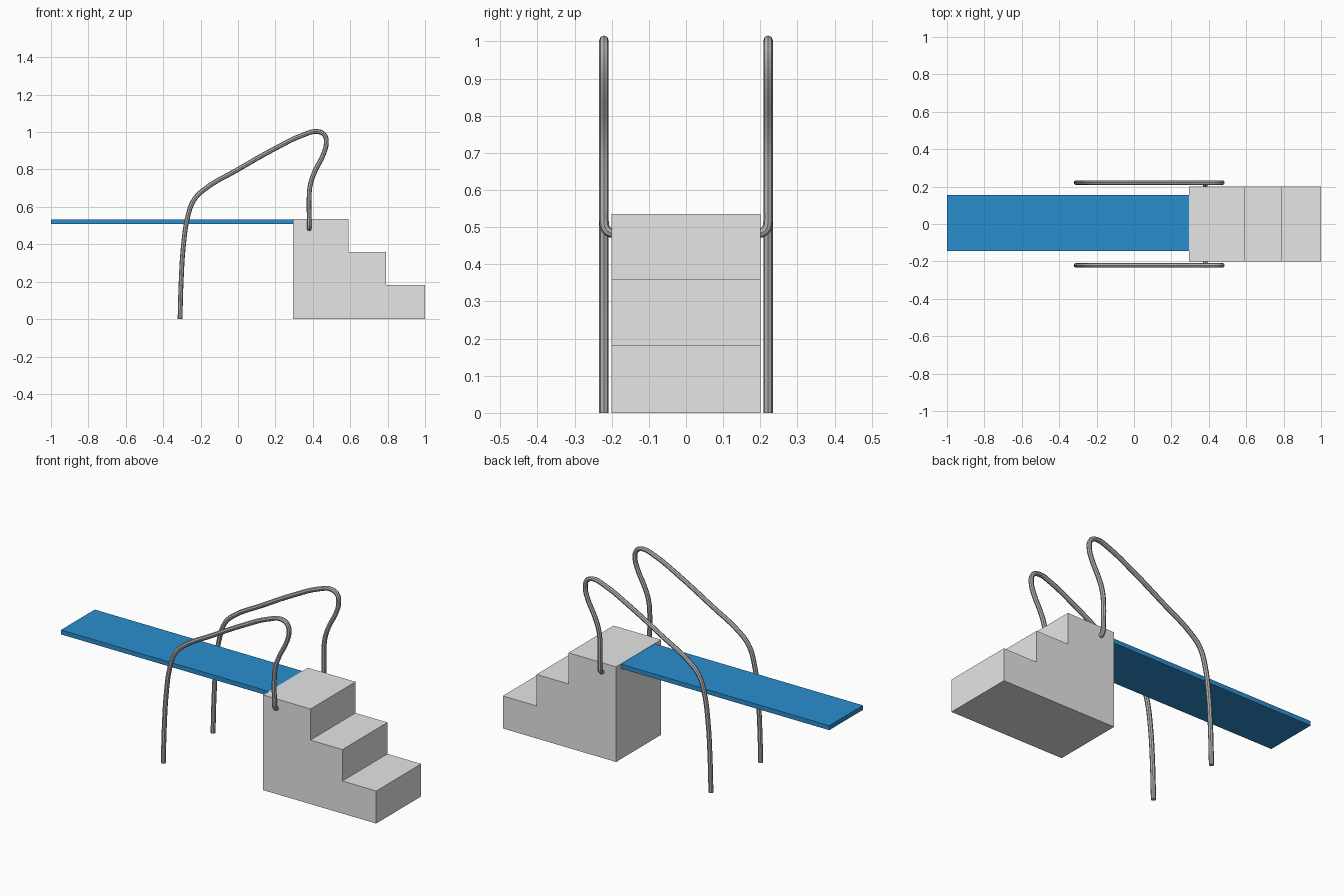
import bpy, bmesh

if "Cube" in bpy.data.objects:
    bpy.data.objects.remove(bpy.data.objects["Cube"])


def material(name, srgb):
    m = bpy.data.materials.new(name)
    lin = [c / 12.92 if c <= 0.04045 else ((c + 0.055) / 1.055) ** 2.4 for c in srgb]
    m.diffuse_color = (*lin, 1)
    m.use_nodes = True
    m.node_tree.nodes["Principled BSDF"].inputs["Base Color"].default_value = m.diffuse_color
    return m


concrete = material("light grey concrete", (0.9, 0.9, 0.9))
blue = material("blue board", (0.165, 0.555, 0.81))
steel = material("mid grey steel", (0.7, 0.7, 0.7))


def prism(name, profile, y0, y1, mat):
    """Extrude an x-z profile along y from y0 to y1."""
    bm = bmesh.new()
    face = bm.faces.new([bm.verts.new((x, y0, z)) for x, z in profile])
    ext = bmesh.ops.extrude_face_region(bm, geom=[face])
    verts = [g for g in ext["geom"] if isinstance(g, bmesh.types.BMVert)]
    bmesh.ops.translate(bm, verts=verts, vec=(0, y1 - y0, 0))
    bmesh.ops.recalc_face_normals(bm, faces=bm.faces)
    mesh = bpy.data.meshes.new(name)
    bm.to_mesh(mesh)
    bm.free()
    mesh.materials.append(mat)
    obj = bpy.data.objects.new(name, mesh)
    bpy.context.collection.objects.link(obj)


def rail(name, points, mat, radius=0.0128):
    """Sweep a round tube along a smooth path and turn it into a mesh."""
    cu = bpy.data.curves.new(name + "_path", 'CURVE')
    cu.dimensions = '3D'
    cu.bevel_depth = radius
    cu.bevel_resolution = 2
    cu.use_fill_caps = True
    cu.resolution_u = 4
    sp = cu.splines.new('BEZIER')
    sp.bezier_points.add(len(points) - 1)
    for bp, p in zip(sp.bezier_points, points):
        bp.co = p
        bp.handle_left_type = bp.handle_right_type = 'AUTO'
    tmp = bpy.data.objects.new(name + "_path", cu)
    bpy.context.collection.objects.link(tmp)
    deps = bpy.context.evaluated_depsgraph_get()
    mesh = bpy.data.meshes.new_from_object(tmp.evaluated_get(deps))
    bpy.data.objects.remove(tmp)
    mesh.materials.clear()
    mesh.materials.append(mat)
    obj = bpy.data.objects.new(name, mesh)
    bpy.context.collection.objects.link(obj)
    bpy.context.view_layer.objects.active = obj
    obj.select_set(True)
    bpy.ops.object.shade_smooth_by_angle()
    obj.select_set(False)


# Stepped base
prism("steps", [(0.295, 0), (1.0, 0), (1.0, 0.183), (0.79, 0.183), (0.79, 0.36),
                (0.591, 0.36), (0.591, 0.535), (0.295, 0.535)], -0.2, 0.2, concrete)

# Diving board
prism("diving_board", [(-1.0, 0.508), (0.297, 0.508), (0.297, 0.533), (-1.0, 0.533)],
      -0.145, 0.155, blue)

# Handrails: side outline, then a short bend into the side of the steps
outline = [(-0.31, 0), (-0.304, 0.2), (-0.291, 0.4), (-0.268, 0.55), (-0.237, 0.635),
           (-0.19, 0.686), (0, 0.8), (0.2, 0.913), (0.35, 0.985), (0.425, 1.003),
           (0.462, 0.985), (0.472, 0.943), (0.456, 0.88), (0.411, 0.79),
           (0.387, 0.72), (0.38, 0.64), (0.381, 0.54), (0.381, 0.52)]
for side, s in (("front", -1), ("back", 1)):
    path = [(x, s * 0.221, z) for x, z in outline]
    path += [(0.381, s * 0.216, 0.495), (0.381, s * 0.203, 0.485), (0.381, s * 0.19, 0.485)]
    rail(side + "_handrail", path, steel)
